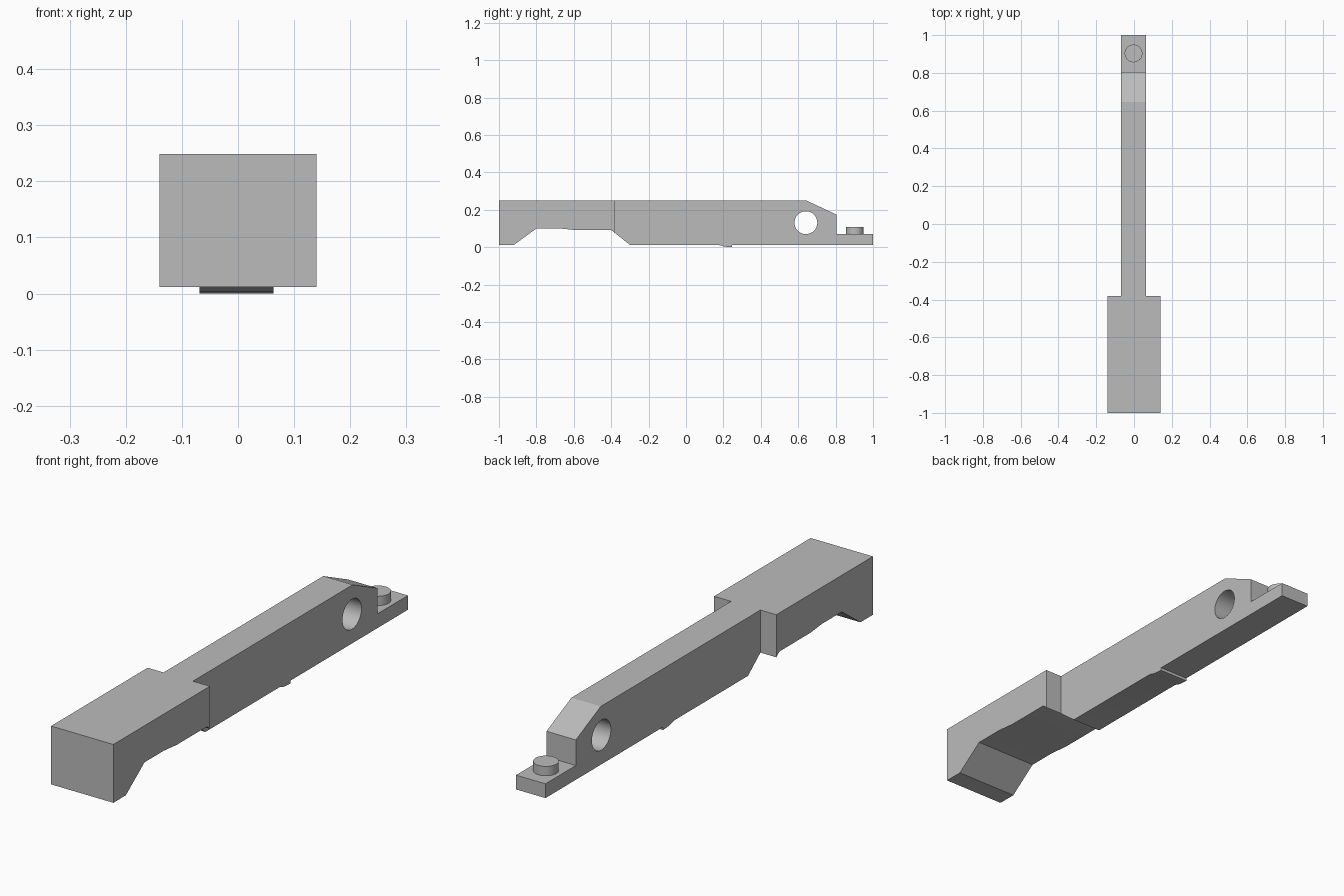
import bpy
import bmesh
import math

cube = bpy.data.objects.get("Cube")
if cube:
    bpy.data.objects.remove(cube, do_unlink=True)

# One plain grey for the whole model
grey = bpy.data.materials.new("plain grey")
grey.use_nodes = True
colour = (0.5, 0.5, 0.5, 1)
grey.diffuse_color = colour
grey.node_tree.nodes["Principled BSDF"].inputs["Base Color"].default_value = colour

CENTRE = -0.0025   # middle of the narrow shaft
BASE, TOP = 0.012, 0.249


def select(obj):
    bpy.ops.object.select_all(action="DESELECT")
    obj.select_set(True)
    bpy.context.view_layer.objects.active = obj


def finish(obj):
    obj.data.materials.clear()
    obj.data.materials.append(grey)
    select(obj)
    bpy.ops.object.shade_smooth_by_angle(angle=math.radians(25))


def extrude_profile(name, profile, left, right):
    """Extrude a (y, z) side profile across the width."""
    bm = bmesh.new()
    face = bm.faces.new([bm.verts.new((left, y, z)) for y, z in profile])
    side = bmesh.ops.extrude_face_region(bm, geom=[face])["geom"]
    verts = [v for v in side if isinstance(v, bmesh.types.BMVert)]
    bmesh.ops.translate(bm, verts=verts, vec=(right - left, 0, 0))
    bmesh.ops.recalc_face_normals(bm, faces=bm.faces)
    mesh = bpy.data.meshes.new(name)
    bm.to_mesh(mesh)
    bm.free()
    obj = bpy.data.objects.new(name, mesh)
    bpy.context.collection.objects.link(obj)
    return obj


def cylinder(name, radius, depth, location, rotation=(0, 0, 0)):
    bpy.ops.mesh.primitive_cylinder_add(
        vertices=48, radius=radius, depth=depth, location=location, rotation=rotation)
    obj = bpy.context.object
    obj.name = name
    return obj


# Wide head with the hollowed underside
head = extrude_profile("wide_head", [
    (-1, BASE), (-0.92, BASE), (-0.80, 0.10), (-0.675, 0.10), (-0.595, 0.092),
    (-0.40, 0.092), (-0.38, 0.076), (-0.38, TOP), (-1, TOP)], -0.14, 0.14)
finish(head)

# Narrow shaft with small catch below, sloped end and low tail
shaft = extrude_profile("shaft", [
    (-0.38, 0.076), (-0.30, BASE), (0.175, BASE), (0.205, 0.003), (0.245, 0),
    (0.245, BASE), (1, BASE), (1, 0.07), (0.805, 0.07), (0.805, 0.174),
    (0.645, TOP), (-0.38, TOP)], CENTRE - 0.066, CENTRE + 0.066)

# Round cross hole through the shaft
cutter = cylinder("hole_cutter", 0.061, 0.5, (0, 0.641, 0.131), (0, math.pi / 2, 0))
cutter.hide_render = True
cut = shaft.modifiers.new("cross_hole", "BOOLEAN")
cut.operation = "DIFFERENCE"
cut.solver = "EXACT"
cut.object = cutter
select(shaft)
bpy.ops.object.modifier_apply(modifier=cut.name)
bpy.data.objects.remove(cutter, do_unlink=True)
finish(shaft)

# Short round peg on the tail
peg = cylinder("tail_peg", 0.047, 0.048, (CENTRE, 0.903, 0.084))
finish(peg)
